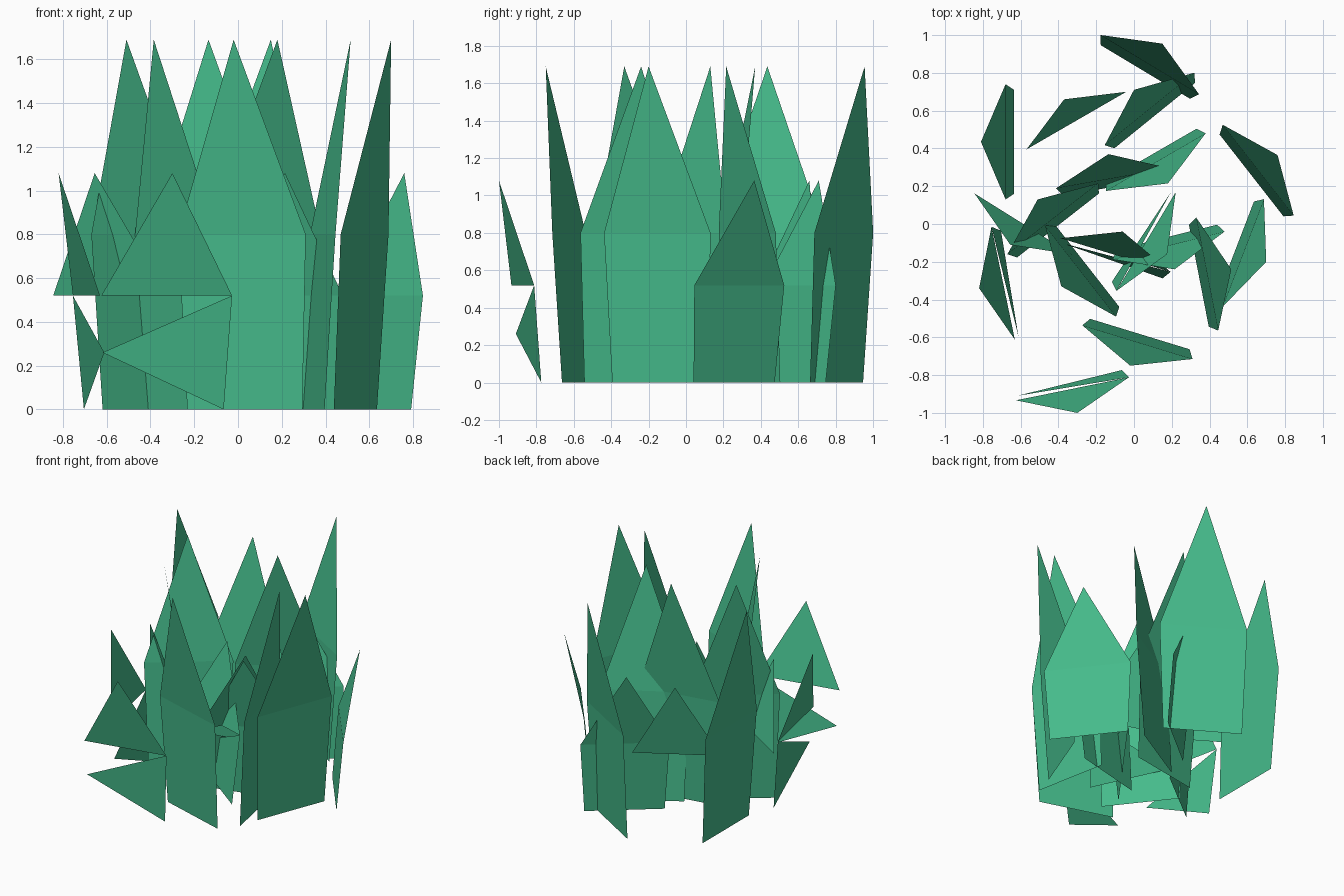
import bpy
from math import cos, sin, radians

if "Cube" in bpy.data.objects:
    bpy.data.objects.remove(bpy.data.objects["Cube"])

green = bpy.data.materials.new("grass_green")
green.diffuse_color = (0.06, 0.5, 0.26, 1)
green.use_nodes = True
green.node_tree.nodes["Principled BSDF"].inputs["Base Color"].default_value = green.diffuse_color


def blade(name, tip, angle, height, fold, kind="full", side=1):
    """A folded grass blade leaning towards angle, placed by its tip."""
    c, s = cos(radians(angle)), sin(radians(angle))

    def place(out, across, z):
        out -= 0.13
        return (tip[0] + out * c - across * s, tip[1] + out * s + across * c, z)

    verts = [place(0, -0.305, fold), place(0, 0.305, fold), place(0.13, 0, height)]
    faces = [(0, 1, 2)]
    if kind == "full":
        verts += [place(-0.045, 0.275, 0), place(-0.045, -0.275, 0)]
        faces.append((4, 3, 1, 0))
    elif kind == "torn":
        # lower half is a single triangle hanging from one corner
        verts += [place(-0.045, 0.275 * side, 0),
                  place(-0.022, -0.295 * side, fold / 2)]
        faces.append((1 if side > 0 else 0, 4, 3))
    mesh = bpy.data.meshes.new(name)
    mesh.from_pydata(verts, [], faces)
    mesh.materials.append(green)
    bpy.context.collection.objects.link(bpy.data.objects.new(name, mesh))


# Tall blades: tip x, tip y, lean direction
tall = [(-0.81, 0.435, 180), (0.70, -0.20, -21), (-0.02, -0.75, 253),
        (0.15, 0.955, 59), (0.18, 0.215, -60), (-0.135, 0.37, 100),
        (-0.51, 0.13, 128), (-0.385, -0.33, 218), (0.515, -0.24, 11)]
for i, (x, y, a) in enumerate(tall):
    blade(f"tall_blade_{i}", (x, y), a, 1.69, 0.80)

# Short blades
short = [(0.0, 0.71, 129), (0.76, 0.365, 38), (0.215, -0.24, -76)]
for i, (x, y, a) in enumerate(short):
    blade(f"short_blade_{i}", (x, y), a, 1.08, 0.52)

# Short torn blades
torn = [(-0.30, -1.0, -78.5, 1), (-0.82, -0.34, 191.7, -1),
        (0.175, -0.16, -31, -1), (-0.06, -0.04, 73, -1)]
for i, (x, y, a, side) in enumerate(torn):
    blade(f"torn_blade_{i}", (x, y), a, 1.08, 0.52, "torn", side)

# Loose blade tips
for i, (x, y, a) in enumerate([(-0.37, 0.66, 120), (-0.655, -0.11, 238)]):
    blade(f"blade_tip_{i}", (x, y), a, 1.08, 0.52, "tip")
